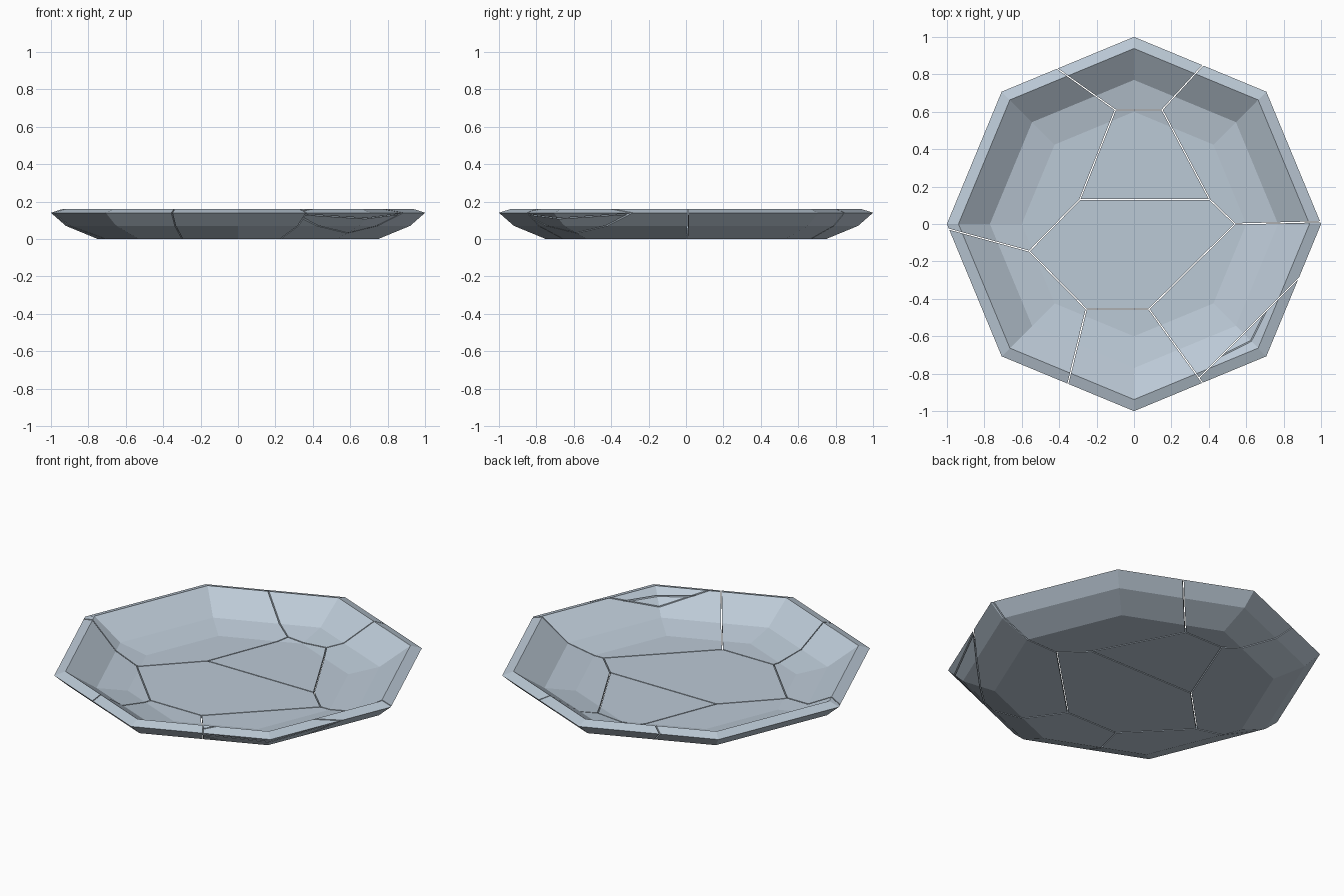
import bpy, bmesh, math
from mathutils import Vector

if "Cube" in bpy.data.objects:
    bpy.data.objects.remove(bpy.data.objects["Cube"])

GAP = 0.006  # width of the cracks between shards

glaze = bpy.data.materials.new("pale blue grey glaze")
glaze.diffuse_color = (0.50, 0.585, 0.67, 1)
glaze.use_nodes = True
glaze.node_tree.nodes["Principled BSDF"].inputs["Base Color"].default_value = glaze.diffuse_color

# Plate profile (radius, height): underside, rim, then inside down to the floor
PROFILE = [(0.75, 0), (0.92, 0.07), (1.0, 0.14), (0.938, 0.16), (0.77, 0.048), (0.60, 0.018)]


def plate_mesh():
    """Whole eight-sided plate as a closed solid."""
    bm = bmesh.new()
    rings = [[bm.verts.new((r * math.cos(i * math.pi / 4), r * math.sin(i * math.pi / 4), z))
              for i in range(8)] for r, z in PROFILE]
    for a, b in zip(rings, rings[1:]):
        for i in range(8):
            j = (i + 1) % 8
            bm.faces.new((a[i], a[j], b[j], b[i]))
    bm.faces.new(rings[0][::-1])
    bm.faces.new(rings[-1])
    return bm


def shard(name, planes):
    """Cut one shard out of the plate; each plane (point, normal) keeps its normal side."""
    bm = plate_mesh()
    for co, no in planes:
        no = Vector(no).normalized()
        co = Vector(co) + no * GAP / 2
        bmesh.ops.bisect_plane(bm, geom=bm.verts[:] + bm.edges[:] + bm.faces[:], dist=1e-6,
                               plane_co=co, plane_no=no, clear_inner=True)
        rim = [e for e in bm.edges if e.is_boundary]
        if rim:
            bmesh.ops.holes_fill(bm, edges=rim, sides=0)
    bmesh.ops.recalc_face_normals(bm, faces=bm.faces[:])
    me = bpy.data.meshes.new(name)
    bm.to_mesh(me)
    bm.free()
    me.materials.append(glaze)
    ob = bpy.data.objects.new(name, me)
    bpy.context.collection.objects.link(ob)


def chain(*pts):
    """Vertical crack planes along a chain of points, keeping the left side."""
    return [((p[0], p[1], 0), (p[1] - q[1], q[0] - p[0], 0)) for p, q in zip(pts, pts[1:])]


# Crack junctions on the plate, and where cracks leave the rim
A, B, C, D = (-0.10, 0.61), (0.15, 0.61), (0.405, 0.13), (-0.29, 0.13)
E, F, G, H = (-0.56, -0.145), (-0.255, -0.455), (0.08, -0.455), (0.54, 0.0)
Ao, Bo, Eo = (-0.41, 0.83), (0.37, 0.85), (-0.98, -0.03)
Fo, Go, Ho = (-0.35, -0.84), (0.345, -0.82), (1.0, 0.012)

# Main shards
shard("centre_shard", chain(C, D, E, F, G, H, C))
shard("inner_back_shard", chain(D, C, B, A, D))
shard("back_shard", chain(Ao, A, B, Bo))
shard("back_left_shard", chain(Eo, E, D, A, Ao))
shard("front_left_shard", chain(Fo, F, E, Eo))
shard("front_shard", chain(Go, G, F, Fo))
shard("back_right_shard", chain(Bo, B, C, H, Ho))

# Front right shard with its broken corner split into two chips
right = chain(Ho, H, G, Go)
corner = ((0.585, -0.585, 0), (1, -1, 0))
inner = (corner[0], (-1, 1, 0))
split = ((0.58, -0.58, 0.135), (0.125, -0.125, 1))
under = (split[0], (-0.125, 0.125, -1))
shard("front_right_shard", right + [inner])
shard("upper_rim_chip", right + [corner, split])
shard("lower_rim_chip", right + [corner, under])
